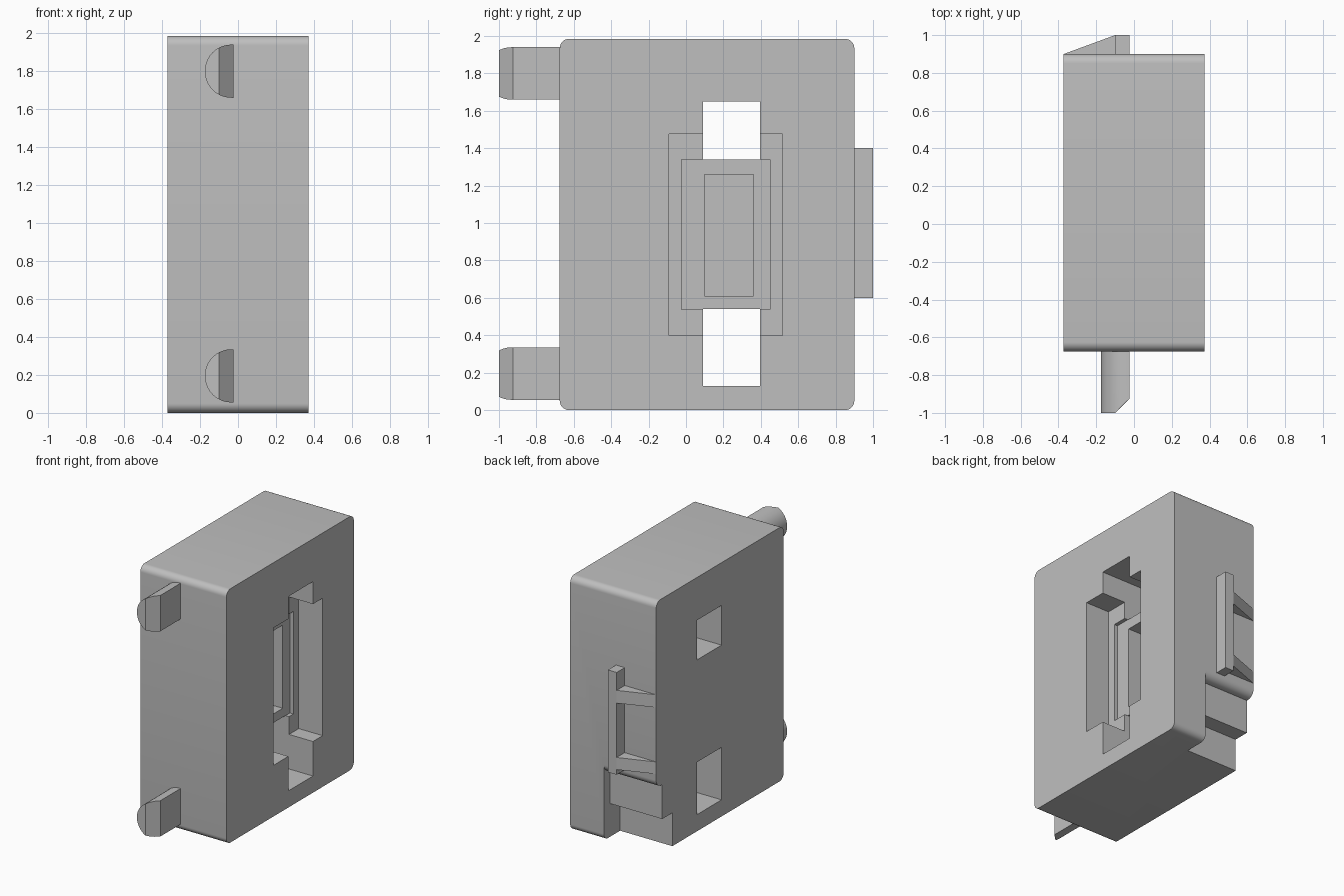
import bpy, bmesh, math

cube = bpy.data.objects.get("Cube")
if cube:
    bpy.data.objects.remove(cube, do_unlink=True)

grey = bpy.data.materials.new("plain_grey")
grey.use_nodes = True
GREY = (0.52, 0.52, 0.52, 1)
grey.diffuse_color = GREY
grey.node_tree.nodes["Principled BSDF"].inputs["Base Color"].default_value = GREY


def prism(name, outline, to_3d, offset):
    """Extrude a 2D outline along the given offset vector."""
    bm = bmesh.new()
    face = bm.faces.new([bm.verts.new(to_3d(a, b)) for a, b in outline])
    ext = bmesh.ops.extrude_face_region(bm, geom=[face])
    moved = [v for v in ext["geom"] if isinstance(v, bmesh.types.BMVert)]
    bmesh.ops.translate(bm, verts=moved, vec=offset)
    bmesh.ops.recalc_face_normals(bm, faces=bm.faces)
    mesh = bpy.data.meshes.new(name)
    bm.to_mesh(mesh)
    bm.free()
    mesh.materials.append(grey)
    obj = bpy.data.objects.new(name, mesh)
    bpy.context.collection.objects.link(obj)
    return obj


def side_prism(name, outline, x0, x1):
    return prism(name, outline, lambda y, z: (x0, y, z), (x1 - x0, 0, 0))


def plan_prism(name, outline, z0, z1):
    return prism(name, outline, lambda x, y: (x, y, z0), (0, 0, z1 - z0))


def rect(a0, a1, b0, b1):
    return [(a0, b0), (a1, b0), (a1, b1), (a0, b1)]


def arc(ca, cb, r, start, end, steps=8):
    angles = [math.radians(start + (end - start) * i / steps) for i in range(steps + 1)]
    return [(ca + r * math.cos(t), cb + r * math.sin(t)) for t in angles]


def cut(target, cutter):
    mod = target.modifiers.new("cut", "BOOLEAN")
    mod.operation = "DIFFERENCE"
    mod.solver = "EXACT"
    mod.object = cutter
    bpy.context.view_layer.objects.active = target
    bpy.ops.object.modifier_apply(modifier=mod.name)
    bpy.data.objects.remove(cutter, do_unlink=True)


def smooth(obj):
    bpy.ops.object.select_all(action="DESELECT")
    obj.select_set(True)
    bpy.context.view_layer.objects.active = obj
    bpy.ops.object.shade_smooth_by_angle(angle=math.radians(30))


# Housing: rounded slab
FRONT, BACK, TOP, R = -0.675, 0.9, 1.985, 0.05
LEFT, RIGHT = 0.372, -0.372
outline = (arc(BACK - R, TOP - R, R, 0, 90) + arc(FRONT + R, TOP - R, R, 90, 180)
           + arc(FRONT + R, R, R, 180, 270) + arc(BACK - R, R, R, 270, 360))
housing = side_prism("housing", outline, RIGHT, LEFT)

# Stepped notch low on the back, with a rounded lip above it
notch = ([(0.7, -0.1), (0.7, 0.26), (0.825, 0.26), (0.825, 0.53)]
         + arc(0.84, 0.59, 0.06, 270, 360) + [(1.1, 0.59), (1.1, -0.1)])
cut(housing, side_prism("notch_cutter", notch, -0.6, 0.08))

# Stepped socket in the side: y range, z range, floor x
for y0, y1, z0, z1, floor in ((-0.09, 0.515, 0.4, 1.475, 0.165),
                              (-0.025, 0.45, 0.539, 1.341, 0.135),
                              (0.1, 0.36, 0.61, 1.26, -0.05)):
    cut(housing, side_prism("socket_cutter", rect(y0, y1, z0, z1), floor, 0.6))

# Two openings right through
for z0, z1 in ((0.13, 0.54), (1.34, 1.65)):
    cut(housing, side_prism("opening_cutter", rect(0.092, 0.395, z0, z1), -0.6, 0.6))
smooth(housing)

# Half-round pins on the front with a chamfered tip
FLAT = -0.025
for label, z in (("lower", 0.195), ("upper", 1.8)):
    half = [(FLAT, z + 0.14)] + arc(-0.035, z, 0.14, 90, 270, 20) + [(FLAT, z - 0.14)]
    pin = prism(label + "_pin", half, lambda x, zz: (x, -1, zz), (0, 0.34, 0))
    chamfer = [(-0.1, -1), (-0.11, -1.1), (0.1, -1.1), (0.1, -0.925), (FLAT, -0.925)]
    cut(pin, plan_prism("chamfer_cutter", chamfer, z - 0.3, z + 0.3))
    smooth(pin)

# Latch bar and its two sloping ribs on the back
plan_prism("latch_bar", rect(-0.1, FLAT, BACK - 0.01, 1), 0.6, 1.4)
for label, z0, z1 in (("lower", 0.64, 0.735), ("upper", 1.16, 1.26)):
    plan_prism(label + "_latch_rib", [(RIGHT, BACK), (-0.1, BACK), (-0.1, 1)], z0, z1)
